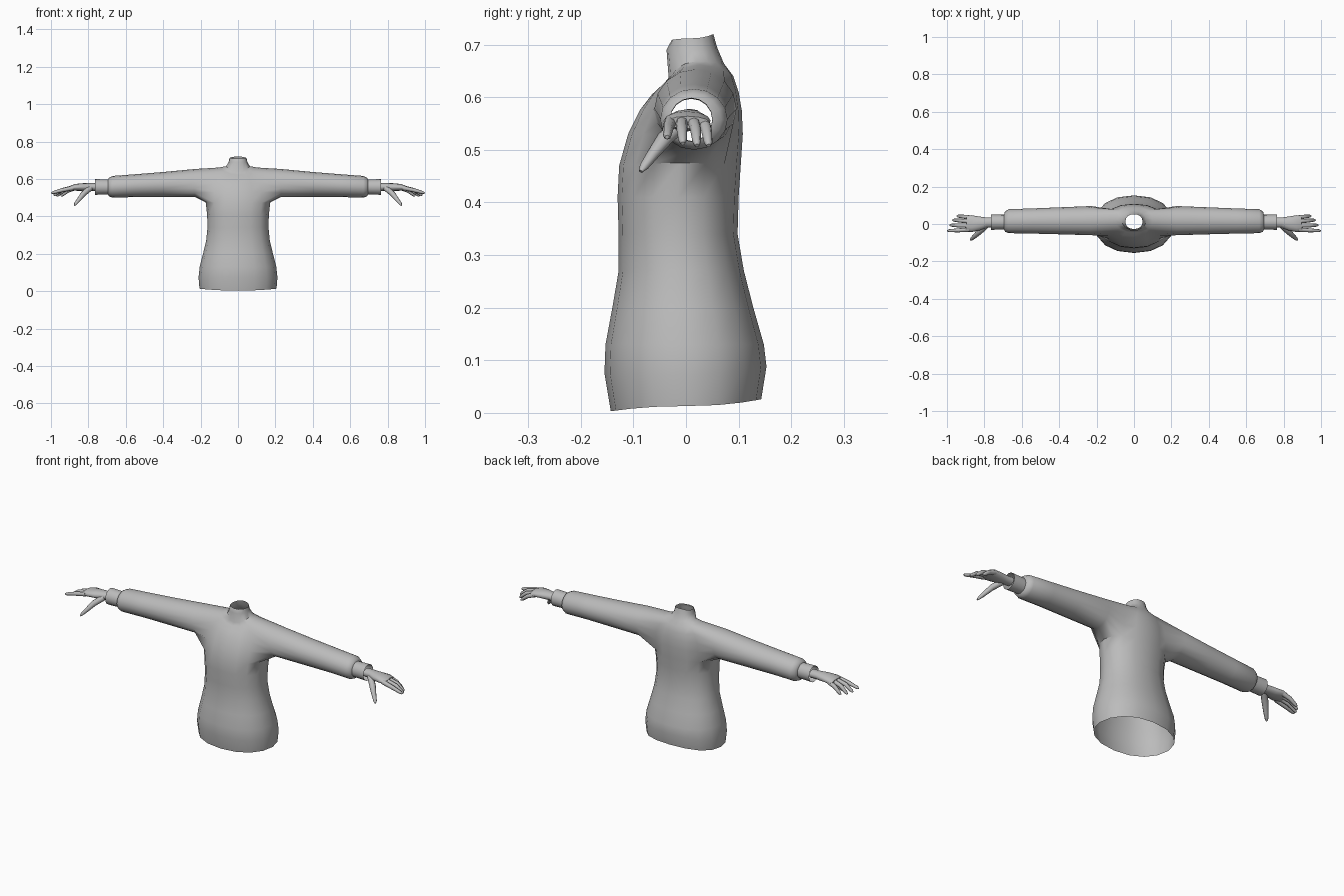
import bpy, bmesh, math
from mathutils import Vector

if "Cube" in bpy.data.objects:
    bpy.data.objects.remove(bpy.data.objects["Cube"])

grey = bpy.data.materials.new("plain grey")
grey.diffuse_color = (0.5, 0.5, 0.5, 1)
grey.use_nodes = True
grey.node_tree.nodes["Principled BSDF"].inputs["Base Color"].default_value = grey.diffuse_color
N = 16


def finish(name, bm, angle):
    bmesh.ops.delete(bm, geom=[v for v in bm.verts if not v.link_faces], context='VERTS')
    bmesh.ops.recalc_face_normals(bm, faces=bm.faces)
    me = bpy.data.meshes.new(name)
    bm.to_mesh(me)
    bm.free()
    me.materials.append(grey)
    me.shade_smooth()
    me.set_sharp_from_angle(angle=math.radians(angle))
    ob = bpy.data.objects.new(name, me)
    bpy.context.collection.objects.link(ob)
    return ob


def bridge(bm, a, b, skip=()):
    n = len(a)
    for k in range(n):
        if k not in skip:
            bm.faces.new((a[k], a[(k + 1) % n], b[(k + 1) % n], b[k]))


def spow(v, p):
    return math.copysign(abs(v) ** p, v)


# Sweater body: z at front, side and back, half width, front y, back y
rows = [
    (.003, .013, .026, .206, -.143, .143),
    (.075, .072, .088, .211, -.155, .153),
    (.13, .13, .13, .205, -.153, .148),
    (.20, .20, .20, .187, -.140, .128),
    (.27, .27, .27, .170, -.128, .110),
    (.34, .34, .34, .163, -.128, .098),
    (.41, .41, .41, .165, -.130, .100),
    (.47, .475, .47, .173, -.127, .104),
    (.53, .53, .53, .170, -.110, .108),
    (.575, .58, .575, .165, -.088, .106),
    (.605, .63, .61, .140, -.065, .100),
    (.622, .661, .64, .100, -.045, .090),
    (.637, .668, .664, .064, -.033, .072),
    (.69, .69, .695, .050, -.037, .059),
    (.709, .712, .72, .046, -.027, .052),
]
LOW, HIGH = 7, 11          # rows bounding the arm holes
# Sleeve and cuff rings: x, centre y, centre z, y radius, z radius
sleeve = [
    (.23, .018, .578, .078, .075),
    (.40, .017, .570, .072, .067),
    (.55, .016, .564, .067, .061),
    (.67, .015, .558, .064, .058),
    (.69, .013, .557, .054, .050),
    (.695, .010, .557, .040, .040),
    (.765, .010, .557, .041, .042),
]

bm = bmesh.new()
rings = []
for zf, zs, zb, hw, yf, yb in rows:
    ring = []
    for k in range(N):
        c, s = math.cos(2 * math.pi * k / N), math.sin(2 * math.pi * k / N)
        z = zs * c * c + (zb if s > 0 else zf) * s * s
        ring.append(bm.verts.new((hw * spow(c, .9),
                                  (yf + yb) / 2 + (yb - yf) / 2 * spow(s, .9), z)))
    rings.append(ring)
hole = {k % N for k in (-2, -1, 0, 1, 6, 7, 8, 9)}
for i in range(len(rings) - 1):
    bridge(bm, rings[i], rings[i + 1], hole if LOW <= i < HIGH else ())

# Sleeves grow out of the arm holes
path = ([(LOW, k) for k in range(-2, 2)] + [(r, 2) for r in range(LOW, HIGH)]
        + [(HIGH, k) for k in range(2, -2, -1)] + [(r, -2) for r in range(HIGH, LOW, -1)])
for side in (1, -1):
    last = [rings[r][(k if side > 0 else 8 - k) % N] for r, k in path]
    for x, cy, cz, ry, rz in sleeve:
        ring = []
        for k in range(N):
            a = math.radians(-135 + 360 / N * k)
            ring.append(bm.verts.new((side * x, cy + ry * math.cos(a), cz + rz * math.sin(a))))
        bridge(bm, last, ring)
        last = ring
finish("sweater", bm, 50)


def tube(bm, pts, sides, side, cap_start=True):
    """Loft through (centre, flat radius, thick radius) with a rounded tip."""
    prev = None
    for i, (p, r1, r2) in enumerate(pts):
        t = (Vector(pts[min(i + 1, len(pts) - 1)][0]) - Vector(pts[max(i - 1, 0)][0])).normalized()
        u = Vector((0, 0, 1)).cross(t).normalized()
        w = t.cross(u)
        ring = []
        for k in range(sides):
            a = 2 * math.pi * k / sides
            v = Vector(p) + u * r1 * math.cos(a) + w * r2 * math.sin(a)
            ring.append(bm.verts.new((side * v.x, v.y, v.z)))
        if prev:
            bridge(bm, prev, ring)
        elif cap_start:
            bm.faces.new(ring)
        prev = ring
    bm.faces.new(prev)


palm = [((.755, .008, .557), .027, .021), ((.79, .008, .557), .027, .021),
        ((.83, .003, .556), .038, .021), ((.87, .002, .555), .045, .018),
        ((.895, .003, .552), .041, .012)]
fingers = [  # base, knuckle, tip
    ((.88, -.030, .552), (.94, -.034, .540), (.998, -.036, .524)),
    ((.88, -.008, .554), (.94, -.008, .541), (.985, -.006, .512)),
    ((.88, .014, .553), (.93, .018, .540), (.970, .021, .508)),
    ((.87, .034, .552), (.91, .039, .537), (.947, .043, .508)),
]
thumb = [((.79, -.008, .550), .016, .016), ((.825, -.040, .522), .016, .015),
         ((.85, -.064, .490), .012, .011), ((.868, -.080, .468), .009, .008),
         ((.874, -.086, .459), .004, .004)]

# Hands with four fingers and a thumb
for side, label in ((1, "left"), (-1, "right")):
    bm = bmesh.new()
    tube(bm, palm, 12, side, False)
    for base, knuckle, tip in fingers:
        b, m, t = map(Vector, (base, knuckle, tip))
        tube(bm, [(b, .012, .012), (m, .0105, .0105), (m.lerp(t, .8), .008, .008),
                  (t, .004, .004)], 8, side)
    tube(bm, thumb, 8, side)
    finish(label + "_hand", bm, 60)
